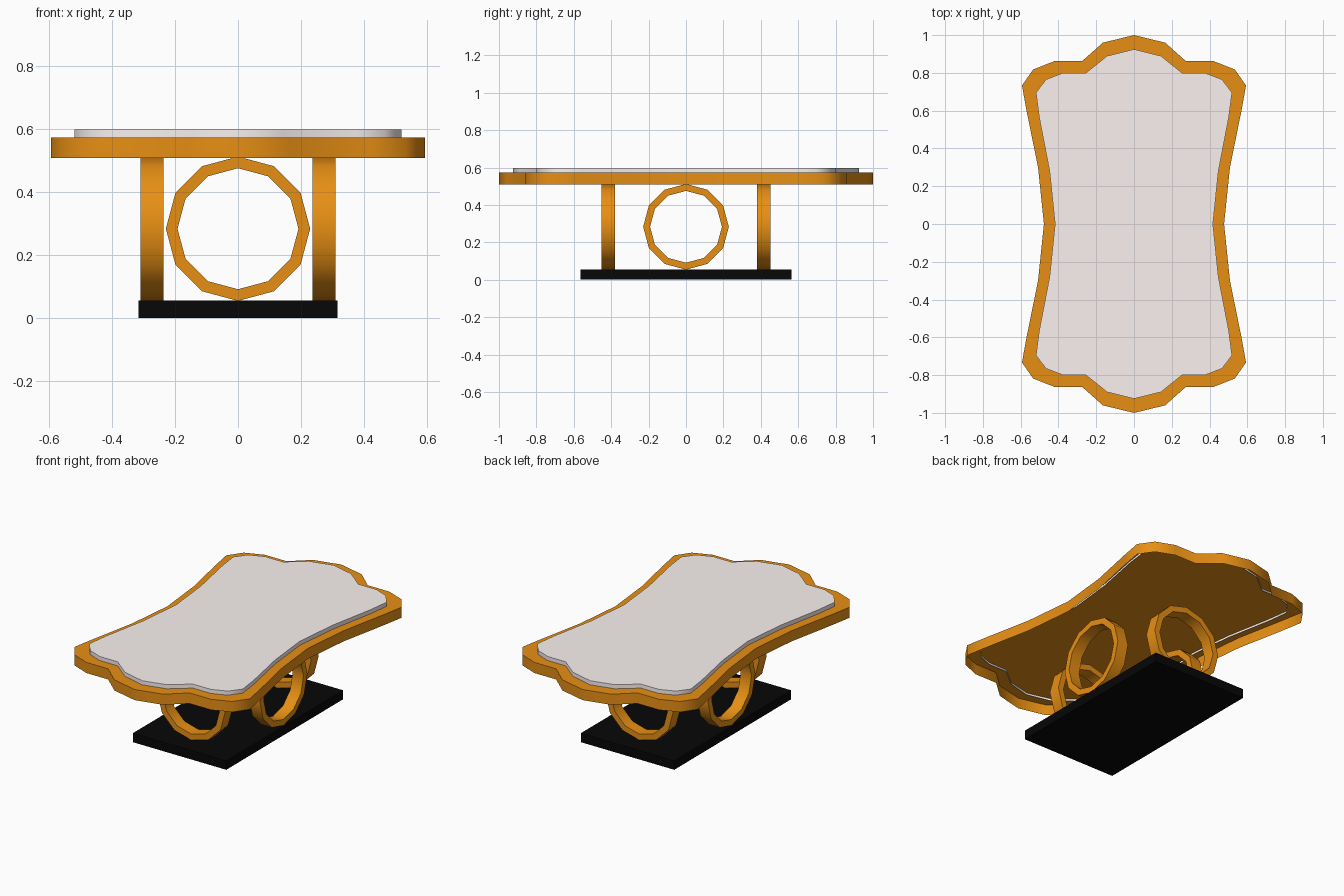
import bpy, bmesh, math

if "Cube" in bpy.data.objects:
    bpy.data.objects.remove(bpy.data.objects["Cube"])


def material(name, color):
    m = bpy.data.materials.new(name)
    m.diffuse_color = (*color, 1)
    m.use_nodes = True
    m.node_tree.nodes["Principled BSDF"].inputs["Base Color"].default_value = m.diffuse_color
    return m


GOLD = material("gold", (0.80, 0.275, 0.007))
BLACK = material("black", (0.002, 0.002, 0.002))
PALE = material("pale_glass", (0.96, 0.89, 0.88))


def finish(bm, name, mat, smooth=True):
    bmesh.ops.recalc_face_normals(bm, faces=bm.faces)
    mesh = bpy.data.meshes.new(name)
    bm.to_mesh(mesh)
    bm.free()
    mesh.materials.append(mat)
    ob = bpy.data.objects.new(name, mesh)
    bpy.context.collection.objects.link(ob)
    if smooth:
        bpy.ops.object.select_all(action='DESELECT')
        ob.select_set(True)
        bpy.context.view_layer.objects.active = ob
        bpy.ops.object.shade_smooth_by_angle(angle=math.radians(60))
    return ob


def mirrored(quarter):
    """Full outline from a quarter running from the y axis to the x axis."""
    half = quarter + [(x, -y) for x, y in quarter[-2::-1]]
    return half + [(-x, y) for x, y in half[-2:0:-1]]


def loop(bm, pts, z):
    return [bm.verts.new((x, y, z)) for x, y in pts]


def bridge(bm, a, b):
    n = len(a)
    for i in range(n):
        j = (i + 1) % n
        bm.faces.new((a[i], a[j], b[j], b[i]))


def lid(name, outline, bottom, top, mat):
    """Flat cap with a skirt, open underneath."""
    bm = bmesh.new()
    low, high = loop(bm, outline, bottom), loop(bm, outline, top)
    bridge(bm, low, high)
    bm.faces.new(high)
    finish(bm, name, mat)


OUTER = mirrored([(0, 1.0), (0.165, 0.96), (0.275, 0.862), (0.422, 0.862), (0.534, 0.818),
                  (0.593, 0.733), (0.568, 0.595), (0.508, 0.30), (0.477, 0)])
INNER = mirrored([(0, 0.925), (0.142, 0.89), (0.254, 0.80), (0.376, 0.80), (0.466, 0.765),
                  (0.519, 0.695), (0.502, 0.565), (0.447, 0.28), (0.418, 0)])

# Scalloped gold table top and the pale panel, whose skirt drops just through it
lid("top_frame", OUTER, 0.508, 0.573, GOLD)
lid("top_panel", INNER, 0.560, 0.598, PALE)


# Twelve-sided support hoops, two across the ends and two along the sides
def hoop(name, center, along_x):
    bm = bmesh.new()
    rings = []
    for r, d in ((0.229, -0.0365), (0.229, 0.0365), (0.192, 0.0365), (0.192, -0.0365)):
        ring = []
        for k in range(12):
            a = math.tau * k / 12
            u, z = r * math.cos(a), 0.283 + r * math.sin(a)
            ring.append(bm.verts.new((d, u, z) if along_x else (u, d, z)))
        rings.append(ring)
    for i in range(4):
        bridge(bm, rings[i], rings[(i + 1) % 4])
    finish(bm, name, GOLD).location = center


for s, side in ((-1, "left"), (1, "right")):
    hoop(side + "_hoop", (s * 0.2725, 0, 0), True)
for s, end in ((-1, "front"), (1, "back")):
    hoop(end + "_hoop", (0, s * 0.416, 0), False)

# Black base slab
bm = bmesh.new()
bmesh.ops.create_cube(bm, size=1)
bmesh.ops.scale(bm, vec=(0.632, 1.13, 0.055), verts=bm.verts)
bmesh.ops.translate(bm, vec=(0, 0, 0.0275), verts=bm.verts)
finish(bm, "base", BLACK, smooth=False)
